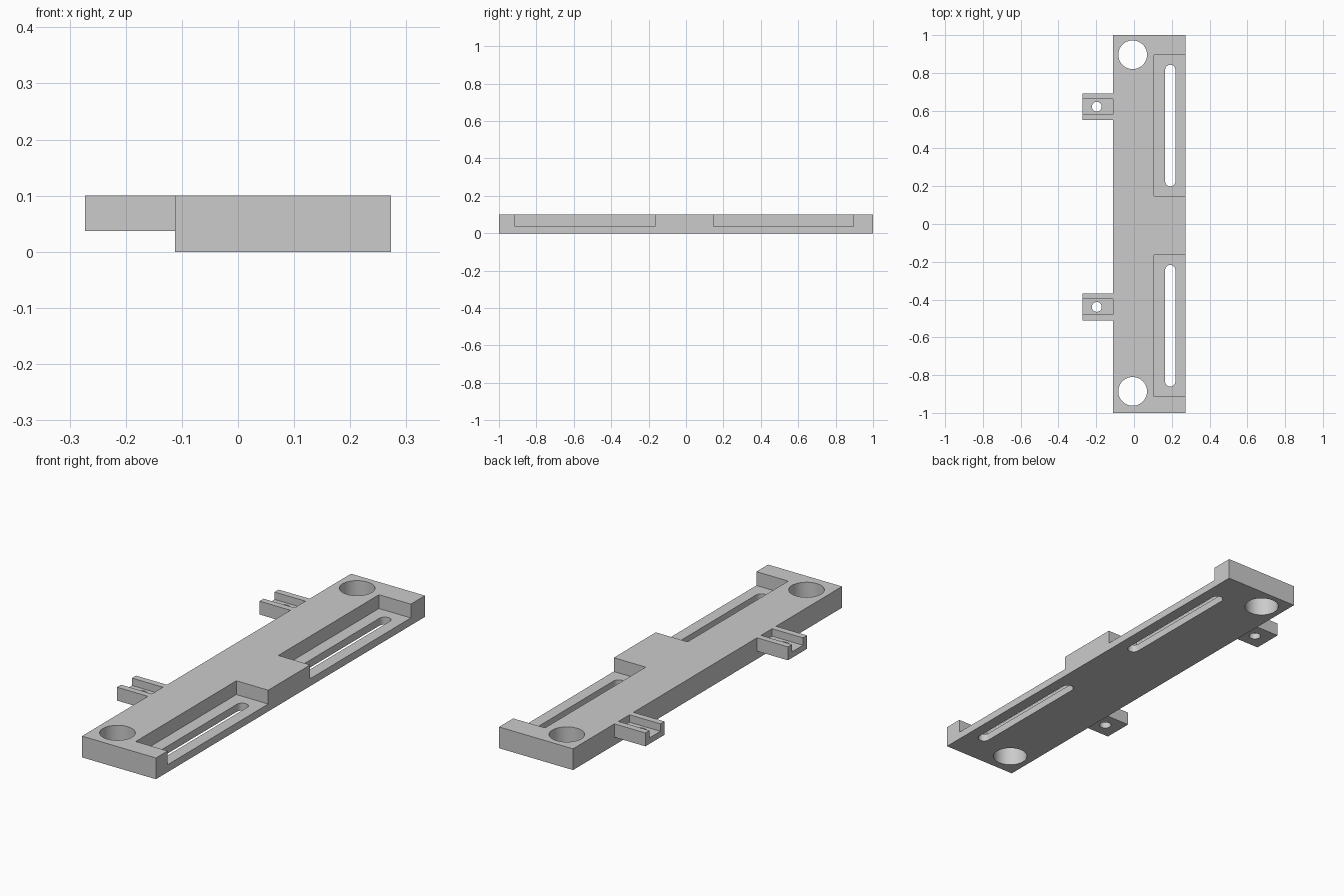
import bpy
import bmesh
from math import cos, sin, pi, radians

if "Cube" in bpy.data.objects:
    bpy.data.objects.remove(bpy.data.objects["Cube"], do_unlink=True)

grey = bpy.data.materials.new("light_grey")
grey.use_nodes = True
COLOUR = (0.6, 0.6, 0.6, 1)
grey.diffuse_color = COLOUR
grey.node_tree.nodes["Principled BSDF"].inputs["Base Color"].default_value = COLOUR

TOP = 0.1            # upper surface shared by plate and clips
EDGE = -0.112        # plate side where the clips attach
RIGHT = 0.273        # plate side with the recesses
OVER = 0.05          # how far cutters reach past a surface


def prism(name, outline, z0, z1):
    """Extrude a closed xy outline from z0 to z1."""
    bm = bmesh.new()
    face = bm.faces.new([bm.verts.new((x, y, z0)) for x, y in outline])
    walls = bmesh.ops.extrude_face_region(bm, geom=[face])
    verts = [v for v in walls["geom"] if isinstance(v, bmesh.types.BMVert)]
    bmesh.ops.translate(bm, verts=verts, vec=(0, 0, z1 - z0))
    bmesh.ops.recalc_face_normals(bm, faces=bm.faces)
    mesh = bpy.data.meshes.new(name)
    bm.to_mesh(mesh)
    bm.free()
    mesh.materials.append(grey)
    obj = bpy.data.objects.new(name, mesh)
    bpy.context.collection.objects.link(obj)
    return obj


def block(name, x0, x1, y0, y1, z0, z1):
    return prism(name, [(x0, y0), (x1, y0), (x1, y1), (x0, y1)], z0, z1)


def round_cutter(x, y, radius, half_straight=0.0, steps=24):
    """Round hole, or a slot along y when half_straight is above zero."""
    pts = []
    for side in (1, -1):
        start = 0 if side == 1 else pi
        last = steps + 1 if half_straight else steps
        for i in range(last):
            a = start + pi * i / steps
            pts.append((x + radius * cos(a),
                        y + side * half_straight + radius * sin(a)))
    return prism("cutter", pts, -OVER, TOP + OVER)


def cut(obj, cutters):
    """Subtract the cutters, then delete them."""
    bpy.ops.object.select_all(action="DESELECT")
    obj.select_set(True)
    bpy.context.view_layer.objects.active = obj
    for cutter in cutters:
        cutter.hide_render = True
        mod = obj.modifiers.new("cut", "BOOLEAN")
        mod.operation = "DIFFERENCE"
        mod.solver = "EXACT"
        mod.object = cutter
        bpy.ops.object.modifier_apply(modifier=mod.name)
        bpy.data.objects.remove(cutter, do_unlink=True)
    bpy.ops.object.shade_smooth_by_angle(angle=radians(30))


# Base plate: end holes, stepped recesses open on one side, and long slots
plate = block("base_plate", EDGE, RIGHT, -1, 1, 0, TOP)
cutters = [round_cutter(-0.007, y, 0.076) for y in (0.896, -0.886)]
for mid in (0.521, -0.539):
    cutters.append(block("cutter", 0.107, RIGHT + OVER,
                         mid - 0.374, mid + 0.374, 0.035, TOP + OVER))
    cutters.append(round_cutter(0.192, mid, 0.027, 0.295))
cut(plate, cutters)

# Side clips: U-shaped channels with a screw hole in the floor
for name, y in (("rear_clip", 0.621), ("front_clip", -0.439)):
    clip = block(name, -0.273, EDGE, y - 0.071, y + 0.071, 0.037, TOP)
    channel = block("cutter", -0.273 - OVER, EDGE + OVER,
                    y - 0.041, y + 0.041, 0.065, TOP + OVER)
    cut(clip, [channel, round_cutter(-0.197, y, 0.026)])
